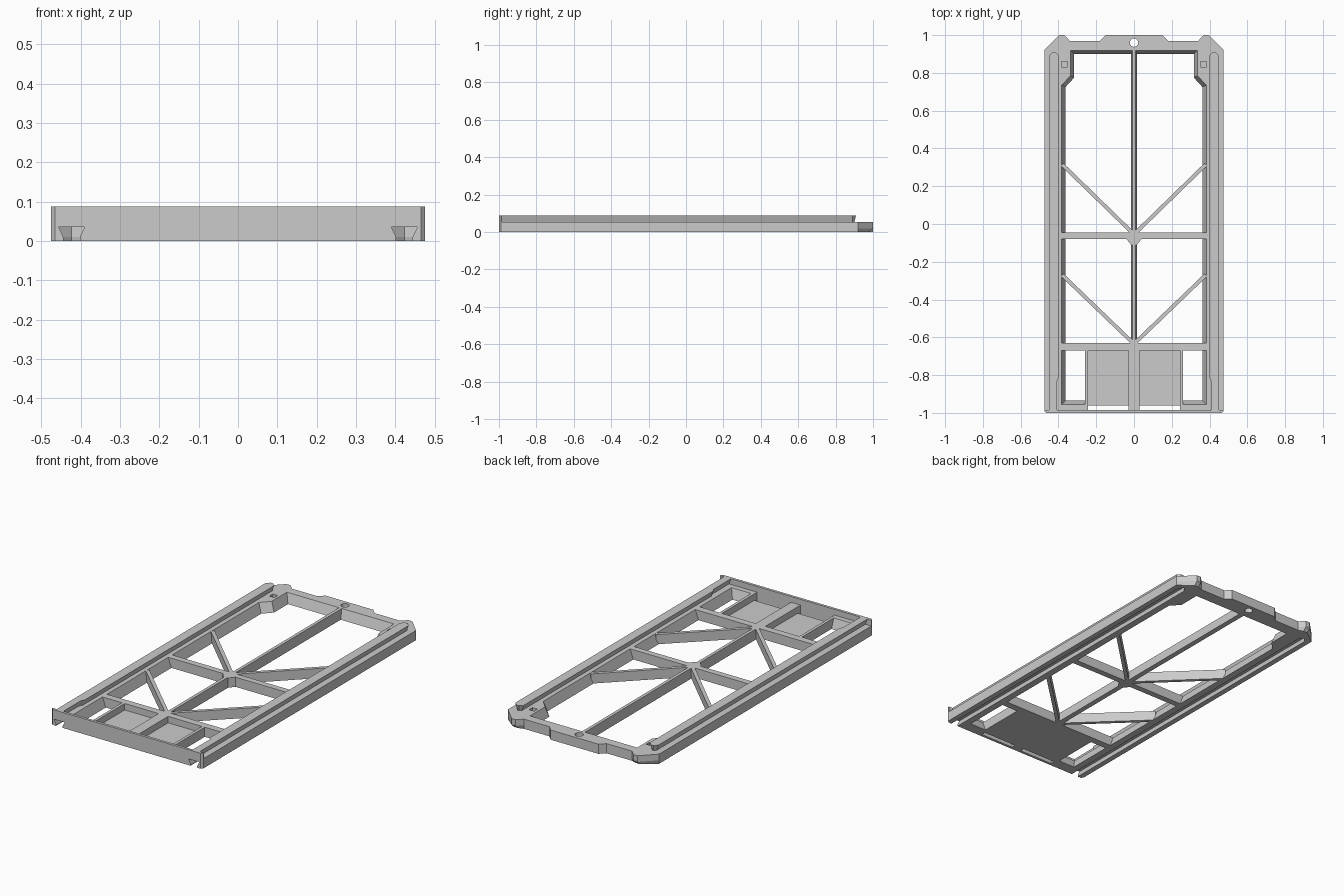
import bpy, bmesh, math

if "Cube" in bpy.data.objects:
    bpy.data.objects.remove(bpy.data.objects["Cube"])

H = 0.055      # frame height
TOP = 0.088    # height of dovetail rails and front plate
RC = 0.423     # x centre of the rails


def loft(name, levels):
    """Solid through stacked outlines: levels = [(z, [(x, y), ...]), ...]"""
    bm = bmesh.new()
    rings = [[bm.verts.new((x, y, z)) for x, y in pts] for z, pts in levels]
    n = len(rings[0])
    for a, b in zip(rings, rings[1:]):
        for i in range(n):
            j = (i + 1) % n
            bm.faces.new((a[i], a[j], b[j], b[i]))
    bm.faces.new(rings[0][::-1])
    bm.faces.new(rings[-1])
    bmesh.ops.recalc_face_normals(bm, faces=bm.faces)
    me = bpy.data.meshes.new(name)
    bm.to_mesh(me)
    bm.free()
    ob = bpy.data.objects.new(name, me)
    bpy.context.collection.objects.link(ob)
    return ob


def prism(name, pts, z0=0.0, z1=H):
    return loft(name, [(z0, pts), (z1, pts)])


def rect(x0, x1, y0, y1):
    return [(x0, y0), (x1, y0), (x1, y1), (x0, y1)]


def both(half):
    """Mirror a half outline (x > 0, bottom to top) into a closed outline."""
    return half + [(-x, y) for x, y in reversed(half)]


def side(pts, s):
    return [(s * x, y) for x, y in pts]


def cut(target, cutter):
    cutter.hide_render = True
    m = target.modifiers.new("cut", 'BOOLEAN')
    m.operation = 'DIFFERENCE'
    m.solver = 'EXACT'
    m.object = cutter
    bpy.context.view_layer.objects.active = target
    bpy.ops.object.modifier_apply(modifier=m.name)


def drop(*obs):
    for o in obs:
        bpy.data.objects.remove(o, do_unlink=True)


# Outer frame with shaped far end; ears are bevelled underneath
def outline(e):
    return both([(0.475, -0.985), (0.475, 0.92), (0.396, e), (0.37, e),
                 (0.34, 0.97), (0.18, 0.97), (0.15, 1.0)])


frame = loft("outer_frame", [(0, outline(0.98)), (0.02, outline(1.0)), (H, outline(1.0))])

# Front plate with bevelled ends
plate = prism("front_plate", both([(0.465, -1.0), (0.475, -0.99), (0.475, -0.985)]), 0, TOP)

# Sloped main opening with corner gussets
opening = loft("opening_cutter", [
    (-0.001, both([(0.362, -0.985), (0.362, 0.725), (0.316, 0.775), (0.316, 0.90)])),
    (H + 0.001, both([(0.383, -0.985), (0.383, 0.735), (0.337, 0.785), (0.337, 0.92)]))])
cut(frame, opening)

# Round hole in the far end
hole = prism("hole_cutter", [(0.022 * math.cos(i * math.pi / 16),
                              0.96 + 0.022 * math.sin(i * math.pi / 16)) for i in range(32)],
             -0.01, 0.1)
cut(frame, hole)
drop(opening, hole)


def groove(w, s):
    return side([(RC - w, -1.05), (RC + w, -1.05), (RC + w, 0.90),
                 (RC, 0.90 + w), (RC - w, 0.90)], s)


def rail(w, s):
    inner = RC - w
    return side([(inner + 0.011, -0.985), (RC + w, -0.985), (RC + w, 0.89),
                 (RC + w * 0.3, 0.89 + w * 0.7), (RC - w * 0.3, 0.89 + w * 0.7),
                 (inner, 0.89), (inner, -0.81), (inner + 0.011, -0.83)], s)


for s, tag in ((1, "right"), (-1, "left")):
    # Dovetail groove underneath
    g = loft("groove_cutter", [(-0.01, groove(0.021, s)), (0.01, groove(0.021, s)),
                               (0.035, groove(0.033, s))])
    cut(frame, g)
    cut(plate, g)
    # Small latch recess near the far end
    r = prism("recess_cutter", side(rect(0.352, 0.384, 0.83, 0.86), s), 0.02, 0.1)
    cut(frame, r)
    drop(g, r)

    # Dovetail rail on top
    loft("dovetail_rail_" + tag, [(H, rail(0.015, s)), (TOP, rail(0.027, s))])

    # Diagonal braces
    for y0, y1 in ((-0.055, 0.315), (-0.635, -0.27)):
        dx, dy = 0.38, y1 - y0
        k = 0.010 / math.hypot(dx, dy)
        ox, oy = -dy * k, dx * k
        prism("diagonal_brace_" + tag, side([(-ox, y0 - oy), (dx - ox, y1 - oy),
                                             (dx + ox, y1 + oy), (ox, y0 + oy)], s))

    # Gusset below the middle crossbar
    prism("centre_gusset_" + tag, side([(0, -0.11), (0.015, -0.11), (0.04, -0.08), (0, -0.08)], s))

    # Pocket side wall, pocket floor and sloped window ledge
    prism("pocket_wall_" + tag, side(rect(0.243, 0.26, -0.985, -0.66), s))
    prism("pocket_floor_" + tag, side(rect(0.025, 0.245, -0.96, -0.66), s), 0, 0.018)
    loft("window_ledge_" + tag, [(0, side(rect(0.25, 0.384, -0.985, -0.935), s)),
                                 (H, side(rect(0.25, 0.384, -0.985, -0.955), s))])

# Crossbars and central spine
prism("middle_crossbar", rect(-0.384, 0.384, -0.08, -0.045))
prism("front_crossbar", rect(-0.384, 0.384, -0.67, -0.63))
loft("centre_spine", [(0, rect(-0.015, 0.015, -0.64, 0.91)), (H, rect(-0.009, 0.009, -0.64, 0.921))])
prism("pocket_divider", rect(-0.03, 0.03, -0.985, -0.65))
